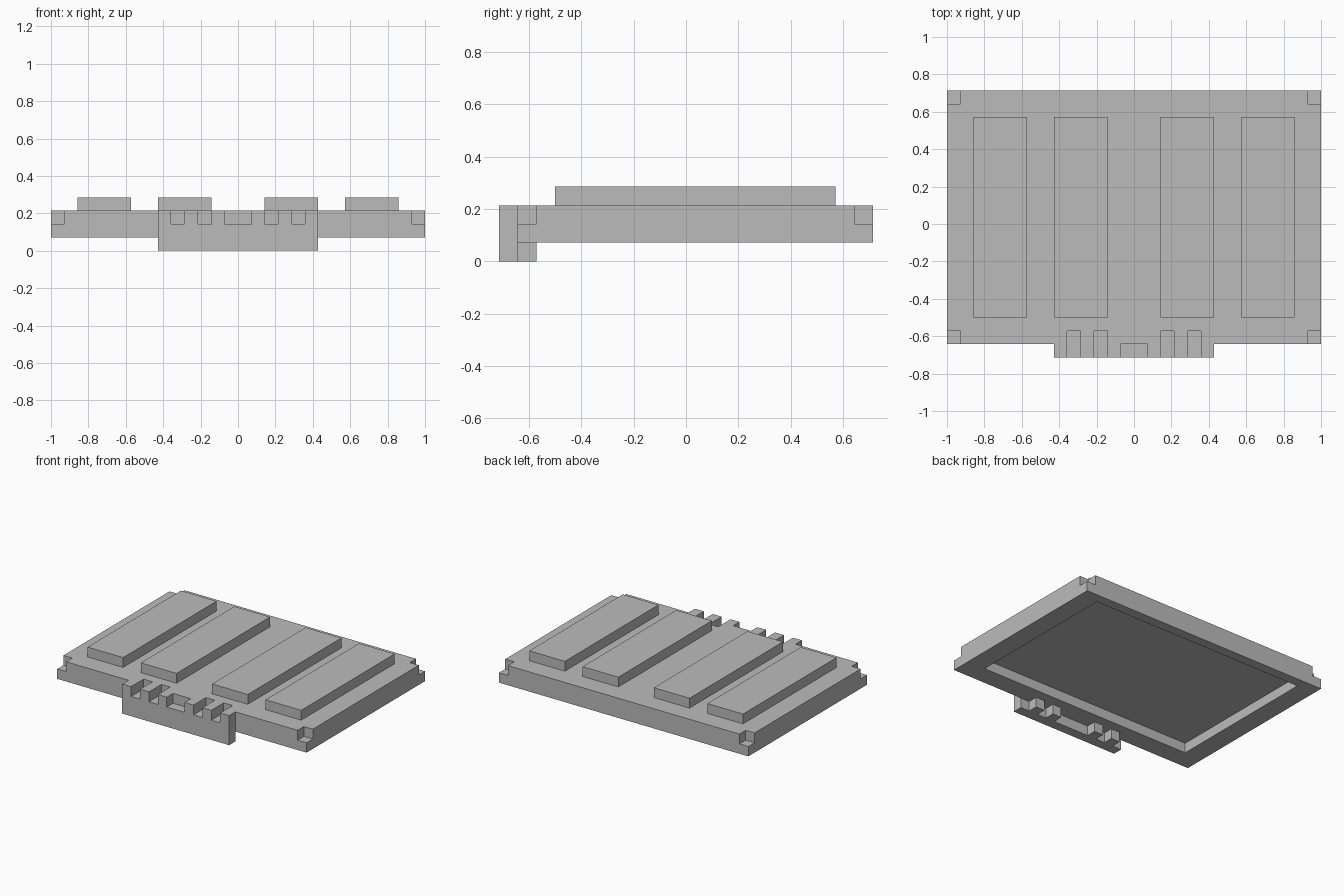
import bpy
import bmesh
from mathutils import Matrix, Vector

U = 1 / 14   # one design unit

cube = bpy.data.objects.get("Cube")
if cube:
    bpy.data.objects.remove(cube, do_unlink=True)

grey = bpy.data.materials.new("plain grey")
grey.use_nodes = True
colour = (0.5, 0.5, 0.5, 1)
grey.diffuse_color = colour
grey.node_tree.nodes["Principled BSDF"].inputs["Base Color"].default_value = colour


def boxes(name, spans):
    """One object of boxes, each given as x, y and z ranges in units."""
    bm = bmesh.new()
    for span in spans:
        low = Vector([r[0] for r in span]) * U
        high = Vector([r[1] for r in span]) * U
        place = Matrix.Translation((low + high) / 2) @ Matrix.Diagonal((*(high - low), 1))
        bmesh.ops.create_cube(bm, size=1, matrix=place)
    mesh = bpy.data.meshes.new(name)
    bm.to_mesh(mesh)
    bm.free()
    mesh.materials.append(grey)
    obj = bpy.data.objects.new(name, mesh)
    bpy.context.collection.objects.link(obj)
    return obj


def cut(obj, spans):
    """Subtract boxes from an object and discard the cutter."""
    cutter = boxes("cutter", spans)
    cutter.hide_render = True
    mod = obj.modifiers.new("cut", "BOOLEAN")
    mod.operation = "DIFFERENCE"
    mod.solver = "EXACT"
    mod.object = cutter
    bpy.context.view_layer.objects.active = obj
    bpy.ops.object.modifier_apply(modifier=mod.name)
    bpy.data.objects.remove(cutter, do_unlink=True)


def both(a, b):
    """A range across x and its mirror image."""
    return [(a, b), (-b, -a)]


slots = both(2, 3) + both(4, 5)

# Tray with notched corners, slots in the front edge and a hollow underside
tray = boxes("tray", [((-14, 14), (-9, 10), (1, 3))])
corners = [(x, y, (2, 4)) for x in both(13, 15) for y in ((-11, -8), (9, 11))]
tray_slots = [(x, (-11, -8), (2, 4)) for x in slots]
hollow = [((-12, 12), (-7, 9), (0, 2))]
cut(tray, corners + tray_slots + hollow)

# Connector plate on the front, with four slots and a wide middle notch
plate = boxes("connector_plate", [((-6, 6), (-10, -9), (0, 3))])
cut(plate, [(x, (-11, -8), (2, 4)) for x in slots + [(-1, 1)]])

# Teeth behind the plate, under the slots
boxes("connector_teeth", [(x, (-9, -8), (0, 1)) for x in slots])

# Long raised bars on top
for i, x in enumerate(both(2, 6) + both(8, 12)):
    boxes(f"raised_bar_{i + 1}", [(x, (-7, 8), (3, 4))])
